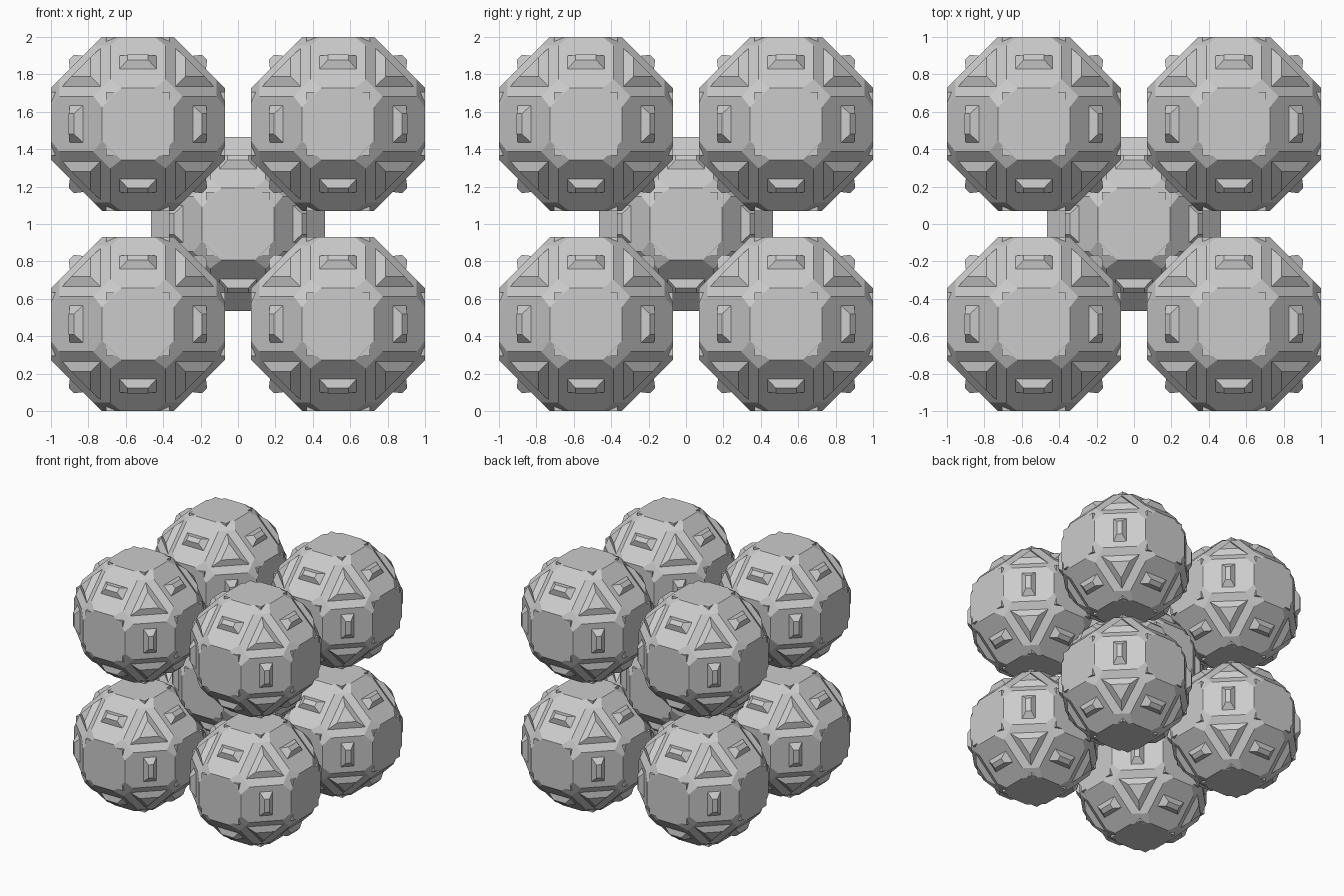
import bpy
import bmesh
from math import sqrt, radians
from itertools import permutations, product
from mathutils import Vector

R = 0.465          # distance of every main facet from the ball centre
SPACING = 0.535    # offset of the corner balls
SIGNS = list(product((-1, 1), repeat=3))

cube = bpy.data.objects.get("Cube")
if cube:
    bpy.data.objects.remove(cube)

grey = bpy.data.materials.new("stone_grey")
grey.use_nodes = True
colour = (0.6, 0.6, 0.6, 1)
grey.diffuse_color = colour
grey.node_tree.nodes["Principled BSDF"].inputs["Base Color"].default_value = colour


def add_hull(target, points):
    """Add a clean convex solid through the given points."""
    part = bmesh.new()
    for p in {tuple(p) for p in points}:
        part.verts.new(p)
    bmesh.ops.convex_hull(part, input=part.verts)
    bmesh.ops.dissolve_limit(part, angle_limit=radians(1),
                             verts=part.verts, edges=part.edges)
    bmesh.ops.recalc_face_normals(part, faces=part.faces)
    temp = bpy.data.meshes.new("part")
    part.to_mesh(temp)
    part.free()
    target.from_mesh(temp)
    bpy.data.meshes.remove(temp)


def signed(point, signs):
    return tuple(a * s for a, s in zip(point, signs))


def place(k, along, u, v):
    """Point with one value on axis k and two on the other axes."""
    p = [u, v]
    p.insert(k, along)
    return p


bm = bmesh.new()

# Faceted core with chamfered corners round the eight-sided faces
side = R * (sqrt(2) - 1)
band = R * (sqrt(3) - sqrt(2))
drop = 0.42
rim = (0.09, side, R)
shoulder = (band, R * sqrt(2) - drop, drop)
add_hull(bm, [signed(p, s) for c in (rim, shoulder)
              for p in permutations(c) for s in SIGNS])

# Three-sided studs on the diagonal facets
for s in SIGNS:
    add_hull(bm, [signed(p, s) for c in ((0.2, 0.2, 0.405), (0.254, 0.254, 0.357))
                  for p in permutations(c)])

# Oblong studs on the edge facets
for k in range(3):
    for su, sv in product((-1, 1), repeat=2):
        pts = []
        for half, lo, hi in ((0.1, 0.293, 0.364), (0.055, 0.342, 0.37)):
            for e in (-half, half):
                pts += [place(k, e, su * lo, sv * hi), place(k, e, su * hi, sv * lo)]
        add_hull(bm, pts)

# Small blocks standing in the corner chamfers
near, far = 0.107, 0.17
for k in range(3):
    for s in SIGNS:
        add_hull(bm, [signed(place(k, h, u, v), s)
                      for h in (0.39, R - 0.0005)
                      for u in (near, far) for v in (near, far)])

mesh = bpy.data.meshes.new("studded_ball")
bm.to_mesh(mesh)
bm.free()
mesh.materials.append(grey)

# One central ball and eight corner balls share the mesh
spots = [("center_ball", Vector((0, 0, 0)))]
for x, y, z in SIGNS:
    name = "_".join((("lower", "upper")[z > 0], ("front", "back")[y > 0],
                     ("right", "left")[x > 0], "ball"))
    spots.append((name, Vector((x, y, z)) * SPACING))
for name, offset in spots:
    ball = bpy.data.objects.new(name, mesh)
    ball.location = offset + Vector((0, 0, 1))
    bpy.context.collection.objects.link(ball)
